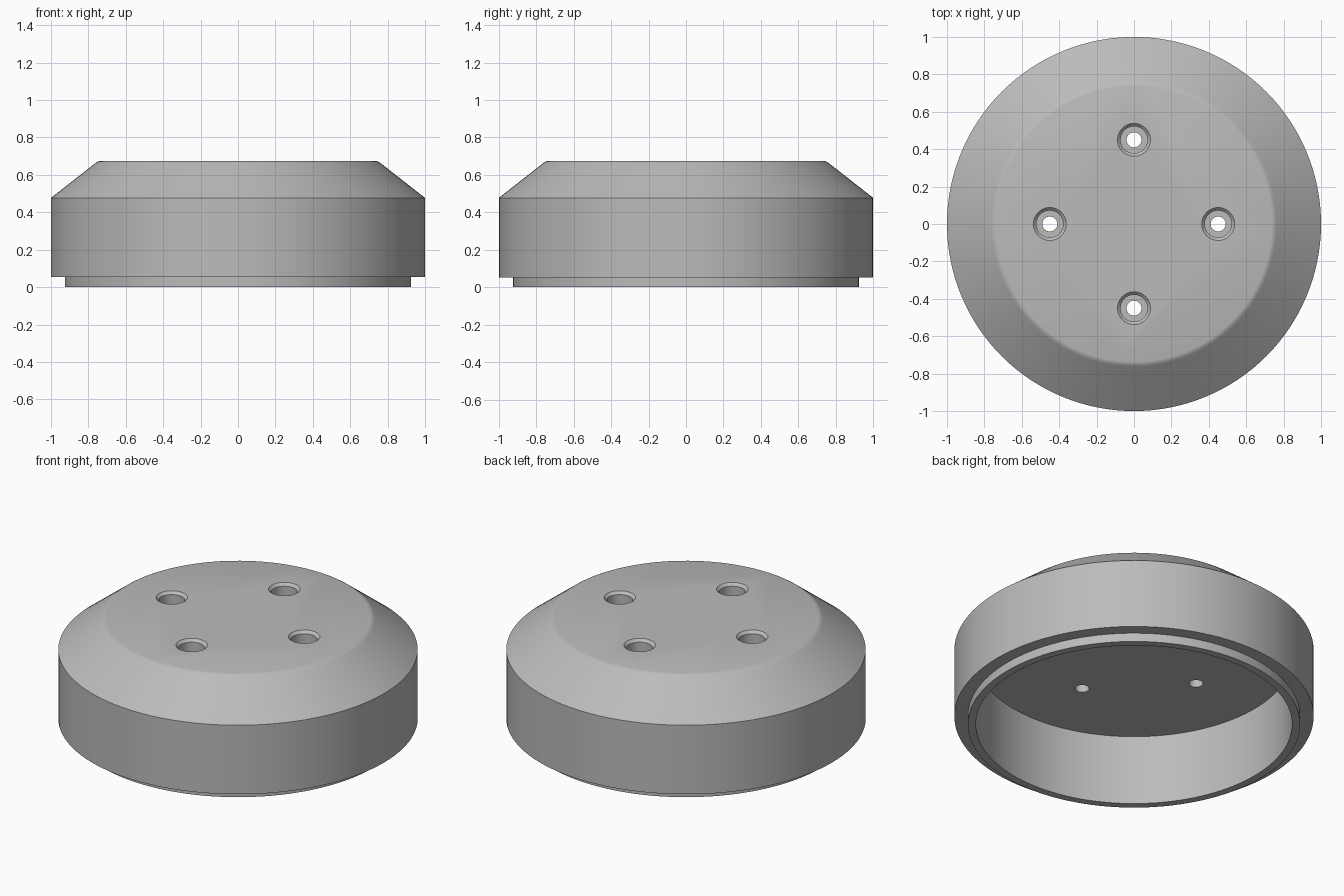
import bpy
import bmesh
from math import cos, sin, tau, radians

cube = bpy.data.objects.get("Cube")
if cube:
    bpy.data.objects.remove(cube, do_unlink=True)

# Single plain grey
grey = bpy.data.materials.new("plain_grey")
grey.use_nodes = True
grey.diffuse_color = (0.5, 0.5, 0.5, 1)
grey.node_tree.nodes["Principled BSDF"].inputs["Base Color"].default_value = (0.5, 0.5, 0.5, 1)


def lathe(name, profile, segments):
    """Revolve a profile of (radius, z), closing it on the axis."""
    bm = bmesh.new()
    rings = []
    for r, z in profile:
        if r == 0:
            rings.append([bm.verts.new((0, 0, z))] * segments)
        else:
            rings.append([bm.verts.new((r * cos(tau * i / segments), r * sin(tau * i / segments), z))
                          for i in range(segments)])
    for a, b in zip(rings, rings[1:]):
        for i in range(segments):
            j = (i + 1) % segments
            corners = list(dict.fromkeys((a[i], a[j], b[j], b[i])))
            bm.faces.new(corners)
    # Merge the axis fans into single flat caps
    for v in [v for v in bm.verts if v.co.xy.length == 0]:
        bmesh.ops.dissolve_verts(bm, verts=[v])
    bmesh.ops.recalc_face_normals(bm, faces=bm.faces)
    mesh = bpy.data.meshes.new(name)
    bm.to_mesh(mesh)
    bm.free()
    mesh.materials.append(grey)
    obj = bpy.data.objects.new(name, mesh)
    bpy.context.collection.objects.link(obj)
    return obj


TOP, CEILING = 0.675, 0.43

# Hollow cap: recess, locating lip, side wall, sloped shoulder, rounded top edge
cap = lathe("cap_body", [
    (0, CEILING), (0.88, CEILING), (0.88, 0), (0.925, 0), (0.925, 0.053), (1, 0.053),
    (1, 0.477), (0.775, 0.653), (0.766, 0.66), (0.757, 0.667), (0.748, 0.672),
    (0.737, TOP), (0, TOP)], 128)

# Four stepped screw holes with chamfered mouths
for k in range(4):
    cutter = lathe(f"screw_hole_cutter_{k + 1}", [
        (0, CEILING - 0.1), (0.04, CEILING - 0.1), (0.04, TOP - 0.12), (0.072, TOP - 0.12),
        (0.072, TOP - 0.016), (0.088, TOP), (0.088, TOP + 0.1), (0, TOP + 0.1)], 40)
    cutter.location = (0.45 * cos(tau * k / 4), 0.45 * sin(tau * k / 4), 0)
    cutter.hide_render = True
    cutter.hide_set(True)
    cut = cap.modifiers.new(f"screw_hole_{k + 1}", 'BOOLEAN')
    cut.operation = 'DIFFERENCE'
    cut.solver = 'EXACT'
    cut.object = cutter

# Apply the cuts, then smooth the round walls
bpy.context.view_layer.objects.active = cap
cap.select_set(True)
for m in list(cap.modifiers):
    bpy.ops.object.modifier_apply(modifier=m.name)
for obj in [o for o in bpy.data.objects if o.name.startswith("screw_hole_cutter")]:
    bpy.data.objects.remove(obj, do_unlink=True)
bpy.ops.object.shade_smooth_by_angle(angle=radians(25))
